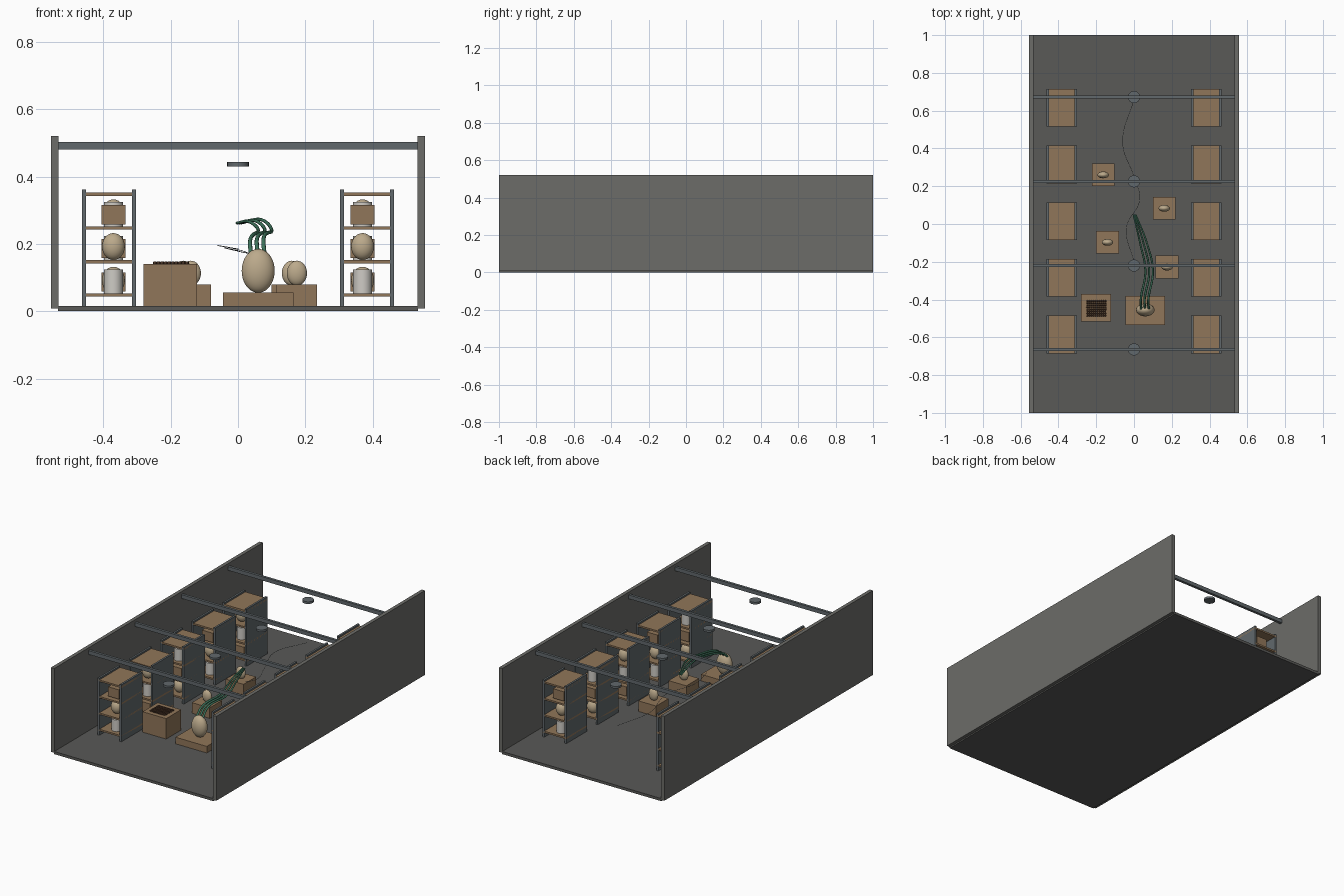
import bpy, math

if "Cube" in bpy.data.objects:
    bpy.data.objects.remove(bpy.data.objects["Cube"])

def mat(name, r, g, b):
    m = bpy.data.materials.new(name)
    m.diffuse_color = (r, g, b, 1)
    m.use_nodes = True
    m.node_tree.nodes["Principled BSDF"].inputs["Base Color"].default_value = m.diffuse_color
    return m

WALL = mat("dark_grey", 0.15, 0.15, 0.14)
FLOOR = mat("floor_grey", 0.10, 0.10, 0.095)
STEEL = mat("steel", 0.12, 0.14, 0.15)
WOOD = mat("wood", 0.28, 0.18, 0.10)
SHELL = mat("shell", 0.50, 0.40, 0.26)
WHITE = mat("porcelain", 0.62, 0.60, 0.56)
BROWN = mat("dark_brown", 0.07, 0.035, 0.02)
GREEN = mat("green", 0.05, 0.18, 0.11)

def finish(name, m, smooth=False):
    o = bpy.context.object
    o.name = name
    o.data.materials.append(m)
    if smooth:
        bpy.ops.object.shade_smooth_by_angle()
    return o

def box(name, x0, x1, y0, y1, z0, z1, m):
    bpy.ops.mesh.primitive_cube_add(size=1, location=((x0+x1)/2, (y0+y1)/2, (z0+z1)/2))
    bpy.context.object.scale = (x1-x0, y1-y0, z1-z0)
    bpy.ops.object.transform_apply(location=False, rotation=False)
    return finish(name, m)

def egg(name, x, y, z, rx, ry, rz, m=SHELL, seg=24, rings=14):
    bpy.ops.mesh.primitive_uv_sphere_add(segments=seg, ring_count=rings, radius=1, location=(x, y, z))
    bpy.context.object.scale = (rx, ry, rz)
    bpy.ops.object.transform_apply(location=False, rotation=False)
    return finish(name, m, True)

def disc(name, x, y, z0, z1, r, m):
    bpy.ops.mesh.primitive_cylinder_add(vertices=24, radius=r, depth=z1-z0, location=(x, y, (z0+z1)/2))
    return finish(name, m, True)

def tube(name, pts, r, m, tip=1.0):
    c = bpy.data.curves.new(name, 'CURVE')
    c.dimensions = '3D'
    c.bevel_depth = r
    c.bevel_resolution = 2
    c.use_fill_caps = True
    s = c.splines.new('BEZIER')
    s.bezier_points.add(len(pts) - 1)
    for i, (bp, p) in enumerate(zip(s.bezier_points, pts)):
        bp.co = p
        bp.handle_left_type = bp.handle_right_type = 'AUTO'
        bp.radius = 1 + (tip - 1) * i / (len(pts) - 1)
    o = bpy.data.objects.new(name, c)
    bpy.context.collection.objects.link(o)
    c.materials.append(m)

# room shell
box("floor", -0.535, 0.535, -1, 1, 0, 0.016, FLOOR)
for s in (-1, 1):
    box("side_wall", *sorted((s*0.533, s*0.555)), -1, 1, 0.008, 0.52, WALL)

# ceiling beams and hanging lamps
for y in (-0.664, -0.22, 0.226, 0.672):
    box("ceiling_beam", -0.535, 0.535, y-0.008, y+0.008, 0.48, 0.503, STEEL)
    disc("lamp_disc", 0, y, 0.43, 0.443, 0.032, STEEL)

# stocked shelf racks along both walls
for s in (-1, 1):
    for i in range(5):
        x, y = s*0.383, -0.585 + 0.3*i
        for e in (-1, 1):
            px = x + e*0.074
            box("rack_side", px-0.006, px+0.006, y-0.1, y+0.1, 0.016, 0.362, STEEL)
        for z in (0.048, 0.147, 0.247, 0.347):
            box("rack_board", x-0.08, x+0.08, y-0.1, y+0.1, z-0.005, z+0.005, WOOD)
        for j in range(3):
            b, ix = 0.052 + 0.1*j, s*0.37
            for k in (0, 1):
                iy = y - 0.05 + 0.1*k
                kind = (2*i + j + k) % 3
                if kind == 0:
                    disc("shelf_jar", ix, iy, b, b+0.072, 0.028, WHITE)
                elif kind == 1:
                    egg("shelf_egg", ix, iy, b+0.04, 0.034, 0.028, 0.04)
                else:
                    box("shelf_box", ix-0.036, ix+0.036, iy-0.03, iy+0.03, b+0.006, b+0.063, WOOD)

# small crates, each carrying an egg
for x, y in ((0.175, -0.228), (0.16, 0.083), (-0.14, -0.097), (-0.163, 0.26)):
    box("small_crate", x-0.06, x+0.06, y-0.06, y+0.06, 0.016, 0.08, WOOD)
    egg("crate_egg", x, y, 0.113, 0.03, 0.018, 0.037)

# open crate filled with small dark pods
box("pod_crate", -0.28, -0.122, -0.515, -0.37, 0.016, 0.14, WOOD)
for a in range(10):
    for b in range(8):
        egg("pod", -0.247 + 0.0105*a + 0.002*(b % 2), -0.485 + 0.011*b, 0.143,
            0.006, 0.005, 0.005, BROWN, 8, 6)

# large egg on its pallet
box("pallet", -0.045, 0.165, -0.535, -0.38, 0.016, 0.056, WOOD)
egg("large_egg", 0.06, -0.455, 0.12, 0.049, 0.034, 0.065, SHELL, 32, 20)

# tentacles reaching out of the large egg
for k in range(3):
    d = (k - 1) * 0.02
    tube("tentacle", [(0.058+d, -0.45, 0.172), (0.056+d, -0.4, 0.21 + 0.003*k),
                      (0.08+d, -0.25, 0.24), (0.05+d*0.9, -0.1, 0.266 + 0.003*k),
                      (0.003+d*0.3, 0.05, 0.262)], 0.0065, GREEN, 0.65)

# thin drooping cable through the aisle
tube("thin_cable", [(0, 0.66, 0.185), (-0.06, 0.43, 0.195), (0, 0.25, 0.183), (0.03, 0.13, 0.172),
                    (-0.04, -0.02, 0.188), (0, -0.2, 0.18)], 0.001, STEEL)
